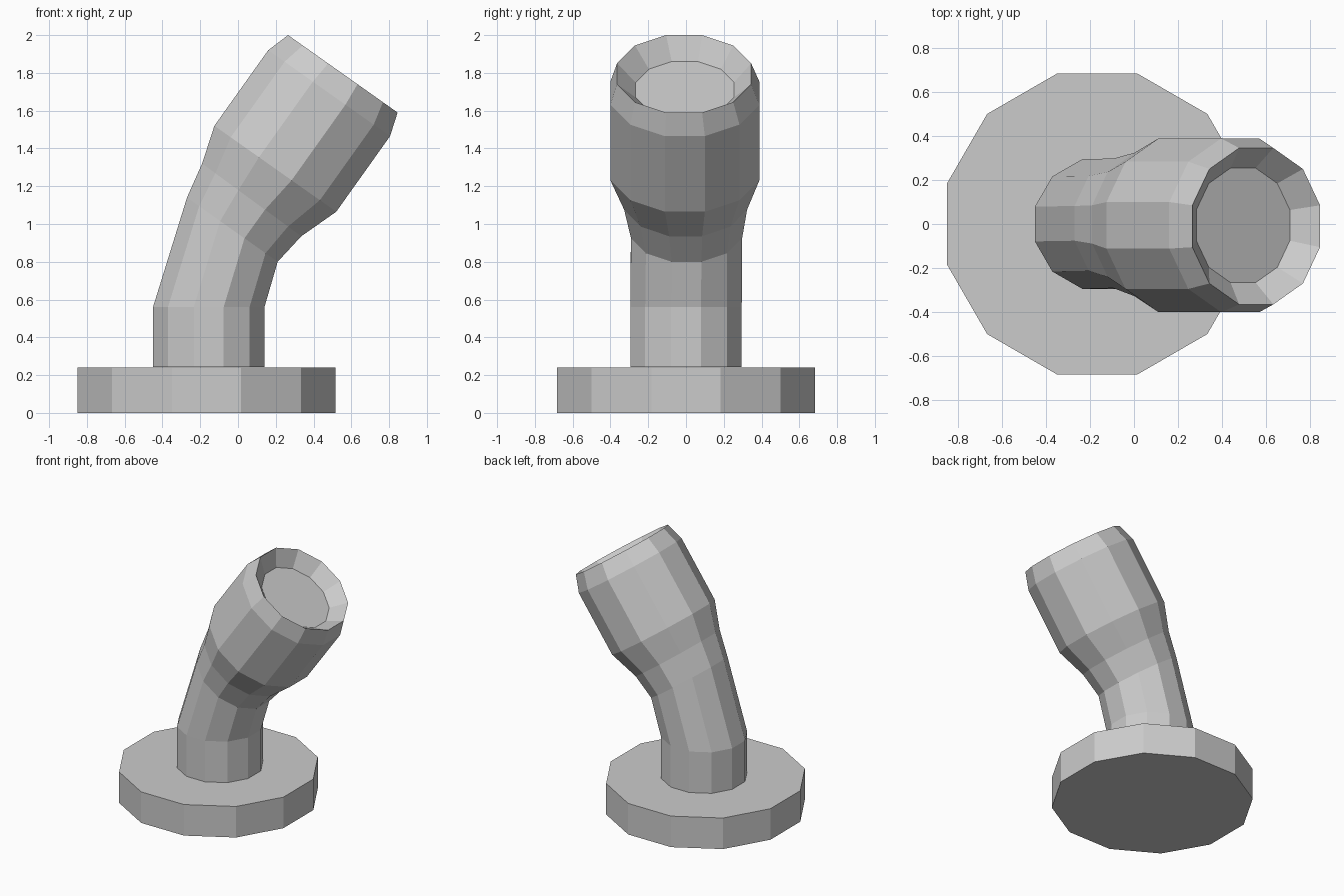
import bpy, bmesh, math
from mathutils import Vector

if "Cube" in bpy.data.objects:
    bpy.data.objects.remove(bpy.data.objects["Cube"])

SIDES = 12


def ring(bm, left, right, y=0.0):
    """12-sided ring whose flats touch the left and right (x, z) points."""
    a, b = Vector((left[0], 0, left[1])), Vector((right[0], 0, right[1]))
    centre = (a + b) / 2 + Vector((0, y, 0))
    u = (b - a).normalized()
    r = (b - a).length / 2 / math.cos(math.pi / SIDES)
    verts = []
    for i in range(SIDES):
        t = 2 * math.pi * (i + 0.5) / SIDES
        verts.append(bm.verts.new(centre + u * r * math.cos(t) + Vector((0, r * math.sin(t), 0))))
    return verts


def loft(name, sections, cap_start, cap_end):
    bm = bmesh.new()
    rings = [ring(bm, *s) for s in sections]
    for p, q in zip(rings, rings[1:]):
        for i in range(SIDES):
            j = (i + 1) % SIDES
            bm.faces.new((p[i], p[j], q[j], q[i]))
    if cap_start:
        bm.faces.new(rings[0][::-1])
    if cap_end:
        bm.faces.new(rings[-1])
    mesh = bpy.data.meshes.new(name)
    bm.to_mesh(mesh)
    bm.free()
    obj = bpy.data.objects.new(name, mesh)
    bpy.context.collection.objects.link(obj)
    return obj


# Flat round foot plate
loft("base_plate", [
    ((-0.85, 0.0), (0.516, 0.0)),
    ((-0.85, 0.24), (0.516, 0.24)),
], True, True)

# Bent pipe flaring into a wide muzzle, with the recessed end cap inside
loft("bent_pipe", [
    ((-0.45, 0.243), (0.14, 0.243)),
    ((-0.45, 0.56), (0.14, 0.56)),
    ((-0.27, 1.14), (0.21, 0.80), 0.003),
    ((-0.19, 1.32), (0.335, 0.935), -0.002),
    ((-0.125, 1.52), (0.52, 1.065), -0.006),
    ((0.16, 1.92), (0.805, 1.465), -0.006),
    ((0.265, 2.0), (0.845, 1.59), -0.01),
    ((0.283, 1.86), (0.708, 1.56), -0.006),
], True, True)
